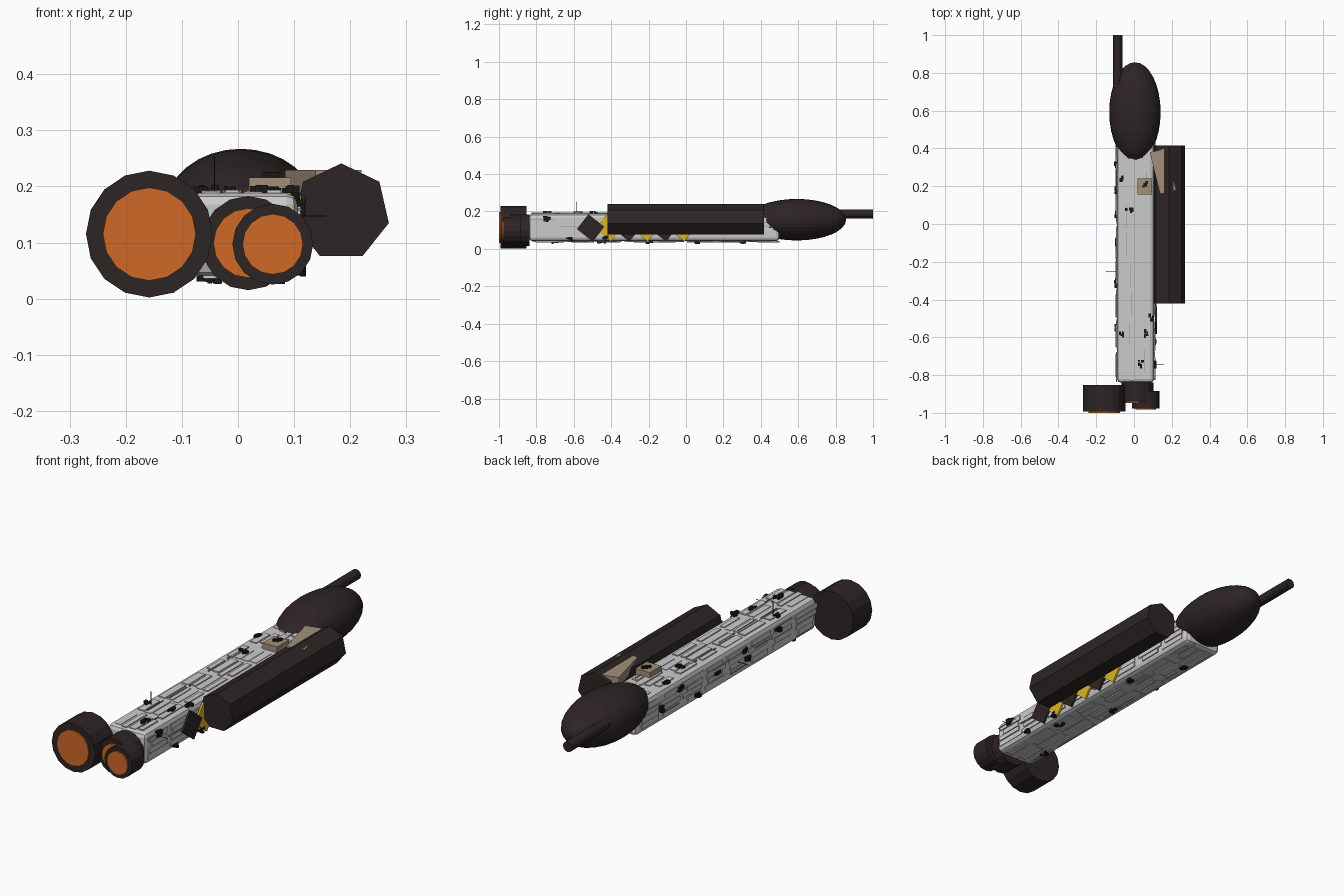
import bpy, bmesh, math, random
from mathutils import Matrix, Vector

random.seed(4)
cube = bpy.data.objects.get("Cube")
if cube:
    bpy.data.objects.remove(cube, do_unlink=True)


def material(name, rgb):
    m = bpy.data.materials.new(name)
    m.use_nodes = True
    m.diffuse_color = (*rgb, 1)
    m.node_tree.nodes["Principled BSDF"].inputs["Base Color"].default_value = (*rgb, 1)
    return m


GREY = material("hull_grey", (0.6, 0.6, 0.6))
SEAM = material("seam_grey", (0.3, 0.3, 0.3))
DARK = material("dark_brown", (0.027, 0.018, 0.018))
BLACK = material("black", (0.01, 0.01, 0.01))
ORANGE = material("engine_orange", (0.62, 0.14, 0.02))
YELLOW = material("warning_yellow", (0.72, 0.46, 0.02))
TAN = material("tan", (0.36, 0.28, 0.19))


def finish(bm, name, mat):
    bmesh.ops.recalc_face_normals(bm, faces=bm.faces)
    mesh = bpy.data.meshes.new(name)
    bm.to_mesh(mesh)
    bm.free()
    mesh.materials.append(mat)
    obj = bpy.data.objects.new(name, mesh)
    bpy.context.collection.objects.link(obj)
    return obj


def add_box(bm, centre, size, rot=Matrix()):
    m = Matrix.Translation(centre) @ rot @ Matrix.Diagonal((*size, 1))
    bmesh.ops.create_cube(bm, size=1, matrix=m)


def box(name, mat, centre, size, rot=Matrix()):
    bm = bmesh.new()
    add_box(bm, centre, size, rot)
    return finish(bm, name, mat)


def prism(name, mat, x, z, y0, y1, radius, sides, start=math.pi / 2):
    """Cylinder lying along y, with a corner at the start angle."""
    bm = bmesh.new()
    ring = [bm.verts.new((x + radius * math.cos(start + i * math.tau / sides), y0,
                          z + radius * math.sin(start + i * math.tau / sides)))
            for i in range(sides)]
    face = bm.faces.new(ring)
    out = bmesh.ops.extrude_face_region(bm, geom=[face], use_keep_orig=True)
    tops = [v for v in out["geom"] if isinstance(v, bmesh.types.BMVert)]
    bmesh.ops.translate(bm, verts=tops, vec=(0, y1 - y0, 0))
    return finish(bm, name, mat)


# Hull: long box with bevelled edges
X0, X1, Z0, Z1, Y0, Y1 = -0.09, 0.106, 0.041, 0.188, -0.84, 0.5
CX, CZ = (X0 + X1) / 2, (Z0 + Z1) / 2
hull = box("hull", GREY, (CX, (Y0 + Y1) / 2, CZ), (X1 - X0, Y1 - Y0, Z1 - Z0))
bev = hull.modifiers.new("rounded_edges", "BEVEL")
bev.width, bev.segments = 0.02, 2

# Hull sides: origin, outward normal, across direction, half width
SIDES = {
    "top": ((CX, 0, Z1), (0, 0, 1), (1, 0, 0), 0.075),
    "bottom": ((CX, 0, Z0), (0, 0, -1), (1, 0, 0), 0.075),
    "left": ((X1, 0, CZ), (1, 0, 0), (0, 0, 1), 0.052),
    "right": ((X0, 0, CZ), (-1, 0, 0), (0, 0, 1), 0.052),
}


def on_side(bm, side, along, across, size_y, width, height):
    """Box standing on a hull side."""
    origin, normal, cross, _ = SIDES[side]
    n, c = Vector(normal), Vector(cross)
    centre = Vector(origin) + c * across + Vector((0, along, 0)) + n * height / 2
    size = [abs(n[i]) * height + abs(c[i]) * width for i in range(3)]
    size[1] = size_y
    add_box(bm, centre, size)


# Raised hull plates and thin seams, running lengthwise in bays
for side, (_, _, _, half) in SIDES.items():
    plates, seams = bmesh.new(), bmesh.new()
    for bay in range(8):
        y = -0.75 + bay * 0.165
        for lane in range(4):
            across = half * (lane - 1.5) / 2
            width = half * random.uniform(0.3, 0.47)
            on_side(plates, side, y + random.uniform(-0.01, 0.01), across,
                    random.uniform(0.1, 0.16), width, random.uniform(0.002, 0.006))
        on_side(seams, side, y + random.uniform(-0.04, 0.04),
                random.uniform(-half, half), 0.12, 0.003, 0.0068)
    finish(plates, side + "_hull_plates", GREY)
    finish(seams, side + "_hull_seams", SEAM)


# Small black fittings: a few blocks per cluster
def fittings(side, spots):
    bm = bmesh.new()
    for along, across in spots:
        for _ in range(4):
            on_side(bm, side, along + random.uniform(-0.016, 0.016),
                    across + random.uniform(-0.012, 0.012),
                    random.uniform(0.01, 0.025), random.uniform(0.008, 0.016),
                    random.uniform(0.009, 0.015))
    finish(bm, side + "_fittings", BLACK)


fittings("top", [(0.08, -0.04), (0.07, -0.02), (-0.5, 0.085), (-0.59, -0.075),
                 (-0.74, 0.03), (-0.58, 0.06), (0.24, -0.075)])
fittings("bottom", [(-0.7, -0.07), (-0.45, 0.05), (-0.2, -0.05), (0.05, 0.06), (0.3, -0.04)])
fittings("left", [(-0.75, 0.04), (-0.74, 0.05), (-0.62, -0.06), (-0.43, -0.06)])
fittings("right", [(-0.55, 0.04), (-0.32, -0.02), (-0.3, 0.03), (-0.1, 0.0),
                   (0.05, -0.04), (0.18, 0.04), (0.32, -0.01)])

# Thin whip aerials
box("top_aerial", BLACK, (-0.042, -0.585, 0.22), (0.002, 0.002, 0.066))
box("left_aerial", BLACK, (0.13, -0.745, 0.147), (0.055, 0.002, 0.002))
box("right_aerial", BLACK, (-0.122, -0.25, 0.11), (0.06, 0.002, 0.002))

# Nose: stretched ball with its poles along the length
bm = bmesh.new()
bmesh.ops.create_uvsphere(bm, u_segments=32, v_segments=16, radius=1)
bmesh.ops.rotate(bm, verts=bm.verts, matrix=Matrix.Rotation(math.pi / 2, 3, "X"))
bmesh.ops.scale(bm, verts=bm.verts, vec=(0.136, 0.264, 0.111))
bmesh.ops.translate(bm, verts=bm.verts, vec=(0.005, 0.592, 0.156))
finish(bm, "nose", DARK)
prism("nose_boom", DARK, -0.086, 0.187, 0.55, 1.0, 0.024, 12)

# Seven-sided side pod
prism("side_pod", DARK, 0.184, 0.154, -0.42, 0.416, 0.087, 7)

# Engines: housing with a glowing disc at its mouth
for name, x, z, front, rear, radius, glow in (
        ("large", -0.158, 0.115, -0.993, -0.853, 0.113, 0.083),
        ("middle", 0.018, 0.099, -0.94, -0.838, 0.084, 0.062),
        ("small", 0.062, 0.097, -0.976, -0.885, 0.072, 0.054)):
    prism(name + "_engine", DARK, x, z, front, rear, radius, 16)
    prism(name + "_engine_glow", ORANGE, x, z, front - 0.007, front + 0.01, glow, 16)

# Warning diamonds alternating along the hull side
for i in range(6):
    turn = Matrix.Rotation(math.radians(52), 4, "X")
    box(f"warning_diamond_{i + 1}", YELLOW if i % 2 else DARK,
        (0.117 - 0.002 * (i % 2), -0.51 + i * 0.098, 0.112), (0.009, 0.1, 0.108), turn)

# Tan deck house and the slanted bracket that reaches the pod
box("deck_house", TAN, (0.057, 0.198, 0.2), (0.075, 0.085, 0.032))
bm = bmesh.new()
for dx, dy, s in ((0, 0.01, 0.018), (0.008, 0.022, 0.013), (-0.01, 0.0, 0.012)):
    add_box(bm, (0.06 + dx, 0.198 + dy, 0.218), (s, s, 0.016))
finish(bm, "deck_house_fittings", BLACK)
box("pod_bracket", TAN, (0.152, 0.28, 0.208), (0.085, 0.225, 0.042),
    Matrix.Rotation(math.radians(14), 4, "Z"))
